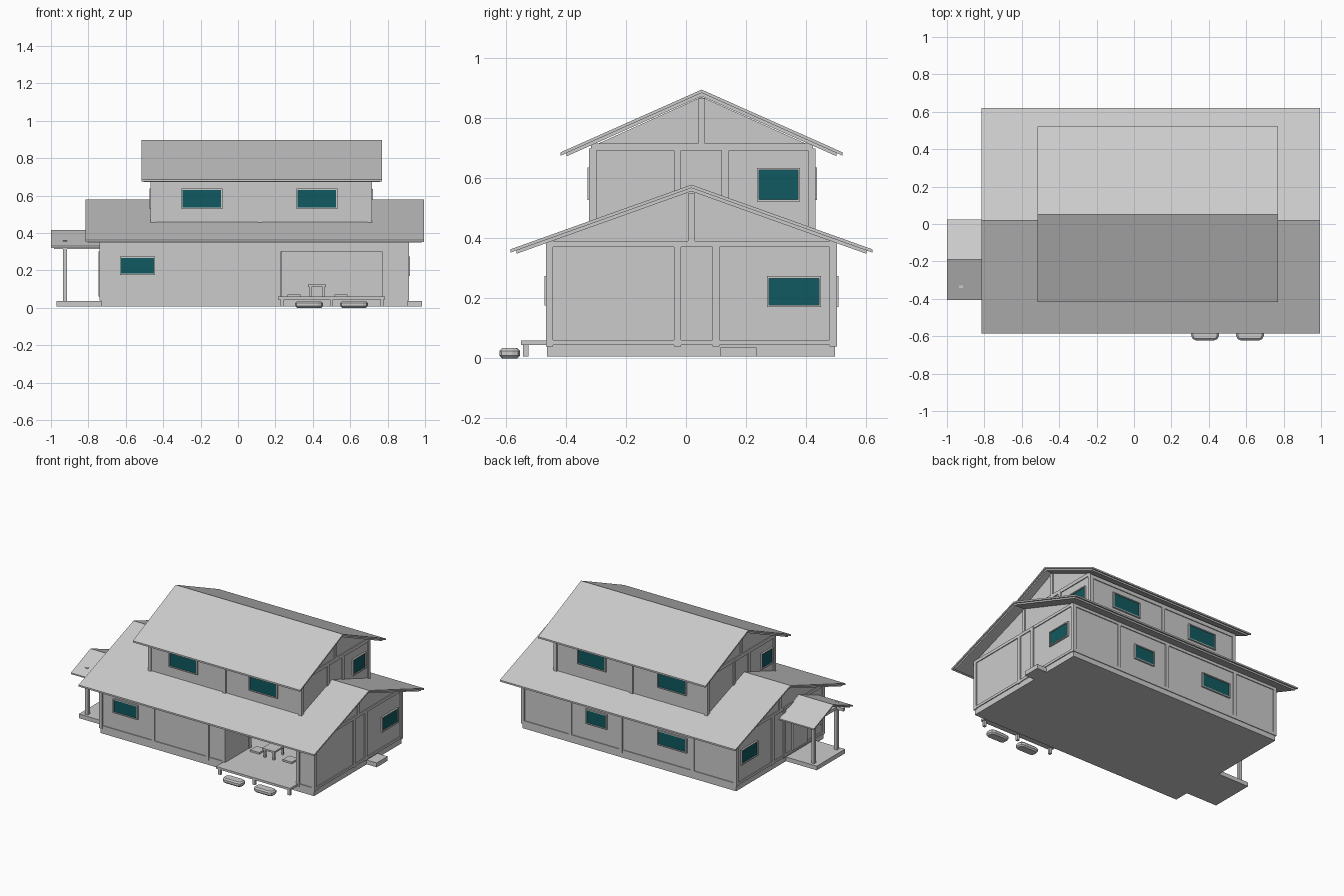
import bpy, bmesh, math

if "Cube" in bpy.data.objects:
    bpy.data.objects.remove(bpy.data.objects["Cube"])


def material(name, rgb):
    m = bpy.data.materials.new(name)
    m.diffuse_color = (*rgb, 1)
    m.use_nodes = True
    m.node_tree.nodes["Principled BSDF"].inputs["Base Color"].default_value = m.diffuse_color
    return m


GREY = material("warm_grey", (0.6, 0.6, 0.6))
TEAL = material("dark_teal_glass", (0.005, 0.10, 0.115))


def finish(bm, name, mat):
    bmesh.ops.recalc_face_normals(bm, faces=bm.faces)
    me = bpy.data.meshes.new(name)
    bm.to_mesh(me)
    bm.free()
    me.materials.append(mat)
    ob = bpy.data.objects.new(name, me)
    bpy.context.collection.objects.link(ob)
    return ob


def box(name, x0, x1, y0, y1, z0, z1, mat=GREY):
    bm = bmesh.new()
    bmesh.ops.create_cube(bm, size=1)
    for v in bm.verts:
        v.co = ((x0 + x1) / 2 + v.co.x * (x1 - x0),
                (y0 + y1) / 2 + v.co.y * (y1 - y0),
                (z0 + z1) / 2 + v.co.z * (z1 - z0))
    return finish(bm, name, mat)


def extrude_x(name, profile, x0, x1):
    """Extrude a (y, z) outline along x."""
    bm = bmesh.new()
    f = bm.faces.new([bm.verts.new((x0, y, z)) for y, z in profile])
    r = bmesh.ops.extrude_face_region(bm, geom=[f])
    for v in r["geom"]:
        if isinstance(v, bmesh.types.BMVert):
            v.co.x = x1
    return finish(bm, name, GREY)


def roof(name, x0, x1, yc, half, zr, slope, t=0.011):
    """Two stacked chevron slabs, the lower one slightly inset."""
    for part, inset, drop in (("tiles", 0, 0), ("boards", 0.02, t)):
        h, z = half - inset, zr - drop
        d = slope * h
        extrude_x(f"{name}_{part}",
                  [(yc - h, z - d), (yc, z), (yc + h, z - d),
                   (yc + h, z - d - t), (yc, z - t), (yc - h, z - d - t)],
                  x0 + inset / 2, x1 - inset / 2)


def on_wall(name, body, side, a0, a1, z0, z1, out, mat=GREY):
    """Plate on one side of a body (x0, x1, y0, y1), sticking out by 'out'."""
    x0, x1, y0, y1 = body
    if side == "front":
        box(name, a0, a1, y0 - out, y0 + 0.002, z0, z1, mat)
    elif side == "back":
        box(name, a0, a1, y1 - 0.002, y1 + out, z0, z1, mat)
    elif side == "left":
        box(name, x0 - out, x0 + 0.002, a0, a1, z0, z1, mat)
    else:
        box(name, x1 - 0.002, x1 + out, a0, a1, z0, z1, mat)


def window(name, body, side, a0, a1, z0, z1):
    on_wall(name + "_glass", body, side, a0, a1, z0, z1, 0.006, TEAL)
    f = 0.007
    for p, q, r, s in ((a0 - f, a1 + f, z1, z1 + f), (a0 - f, a1 + f, z0 - f, z0),
                       (a0 - f, a0, z0, z1), (a1, a1 + f, z0, z1)):
        on_wall(name + "_frame", body, side, p, q, r, s, 0.012)


def timber(name, body, side, posts, z0, z1, beams, w=0.024, out=0.007):
    for p in posts:
        on_wall(name + "_post", body, side, p - w / 2, p + w / 2, z0, z1, out)
    for a0, a1, b0, b1 in beams:
        on_wall(name + "_beam", body, side, a0, a1, b0, b1, out - 0.001)


# Ground floor shell, hollow, with an open room at the front
L = (-0.733, 0.908, -0.46, 0.496)
x0, x1, y0, y1 = L
T = 0.02
box("foundation", x0, x1, y0 - 0.003, y1 + 0.001, 0.006, 0.06)
box("back_wall", x0, x1, y1 - T, y1, 0.05, 0.385)
box("front_wall_left", x0, 0.23, y0, y0 + T, 0.05, 0.385)
box("front_wall_right", 0.77, x1, y0, y0 + T, 0.05, 0.385)
box("front_wall_lintel", 0.23, 0.77, y0, y0 + T, 0.30, 0.385)
gable = [(y0, 0.05), (y1, 0.05), (y1, 0.388), (0.018, 0.558), (y0, 0.388)]
extrude_x("left_wall", gable, x0, x0 + T)
extrude_x("right_wall", gable, x1 - T, x1)
box("room_partition", 0.21, 0.23, y0 + T, -0.20, 0.06, 0.40)
box("room_post", 0.205, 0.235, -0.215, -0.185, 0.06, 0.40)
roof("main_roof", -0.815, 0.995, 0.018, 0.603, 0.579, 0.357)

# Upper floor
U = (-0.46, 0.71, -0.317, 0.424)
ux0, ux1, uy0, uy1 = U
extrude_x("upper_walls", [(uy0, 0.42), (uy1, 0.42), (uy1, 0.705), (0.052, 0.872), (uy0, 0.705)],
          ux0, ux1)
roof("upper_roof", -0.515, 0.77, 0.052, 0.47, 0.896, 0.445)

# Timber framing
e = 0.012
low_beams = lambda a, b: [(a, b, 0.045, 0.062), (a, b, 0.372, 0.392)]
timber("front", L, "front", (x0 + 0.005, -0.327, 0.09, 0.217, 0.785, x1 - 0.005), 0.04, 0.385,
       [(x0, 0.23, 0.04, 0.062), (0.77, x1, 0.04, 0.062), (x0, x1, 0.365, 0.385)])
timber("back", L, "back", (x0 + 0.005, -0.40, 0.15, 0.54, x1 - 0.005), 0.04, 0.385,
       [(x0, x1, 0.04, 0.062), (x0, x1, 0.365, 0.385)])
for side in ("left", "right"):
    timber(side, L, side, (y0 + 0.005, -0.028, 0.10, y1 - 0.005), 0.04, 0.39, low_beams(y0, y1))
    on_wall(side + "_gable_post", L, side, 0.006, 0.03, 0.39, 0.55, 0.007)
    timber("upper_" + side, U, side, (uy0 + 0.006, -0.028, 0.131, uy1 - 0.006), 0.42, 0.70,
           [(uy0, uy1, 0.693, 0.717)])
    on_wall("upper_" + side + "_gable_post", U, side, 0.04, 0.064, 0.717, 0.866, 0.007)
for side in ("front", "back"):
    timber("upper_" + side, U, side, (ux0 + 0.006, 0.12, ux1 - 0.006), 0.40, 0.70,
           [(ux0, ux1, 0.675, 0.70)])

# Windows
window("front_window", L, "front", -0.625, -0.45, 0.183, 0.267)
window("right_window", L, "right", 0.277, 0.443, 0.178, 0.267)
window("left_window", L, "left", 0.277, 0.443, 0.178, 0.267)
window("back_window_a", L, "back", 0.264, 0.41, 0.178, 0.267)
window("back_window_b", L, "back", -0.352, -0.14, 0.178, 0.267)
for side in ("front", "back"):
    for a in (-0.296, 0.319):
        window(f"upper_{side}_window", U, side, a, a + 0.205, 0.535, 0.63)
window("upper_right_window", U, "right", 0.243, 0.373, 0.53, 0.628)
window("upper_left_window", U, "left", -0.276, -0.165, 0.535, 0.63)

# Entrance porch on the left
box("porch_floor", -0.97, x0, -0.36, -0.05, 0.006, 0.035)
for y in (-0.33, -0.08):
    box("porch_post", -0.936, -0.914, y - 0.011, y + 0.011, 0.035, 0.36)
    box("porch_beam", -0.985, x0, y - 0.01, y + 0.01, 0.315, 0.335)
box("porch_cross_beam", -0.934, -0.916, -0.33, -0.08, 0.315, 0.335)
roof("porch_roof", -1.0, -0.73, -0.19, 0.215, 0.416, 0.40, 0.009)
on_wall("entrance_door", L, "left", -0.27, -0.11, 0.06, 0.30, 0.012)

# Side step, front veranda and stepping stones
box("side_step", x1 - 0.01, 0.985, 0.115, 0.235, 0.006, 0.036)
box("veranda_deck", 0.215, 0.785, -0.55, y0 + 0.01, 0.045, 0.06)
for x in (0.237, 0.50, 0.77):
    box("veranda_leg", x - 0.009, x + 0.009, -0.543, -0.525, 0.006, 0.046)
for x in (0.38, 0.62):
    stone = box("stepping_stone", x - 0.074, x + 0.074, -0.622, -0.553, 0.0, 0.034)
    bm = bmesh.new()
    bm.from_mesh(stone.data)
    upright = [ed for ed in bm.edges if abs(ed.verts[0].co.z - ed.verts[1].co.z) > 0.01]
    bmesh.ops.bevel(bm, geom=upright, offset=0.025, segments=2, profile=0.5, affect='EDGES')
    rims = [ed for ed in bm.edges if abs(ed.verts[0].co.z - ed.verts[1].co.z) < 0.001]
    bmesh.ops.bevel(bm, geom=rims, offset=0.009, segments=1, affect='EDGES')
    bm.to_mesh(stone.data)
    bm.free()

# Low table and cushions in the open room
box("table_top", 0.375, 0.47, -0.27, -0.15, 0.112, 0.124)
for x in (0.388, 0.457):
    for y in (-0.258, -0.162):
        box("table_leg", x - 0.006, x + 0.006, y - 0.006, y + 0.006, 0.06, 0.113)
for x in (0.30, 0.55):
    box("cushion", x - 0.035, x + 0.035, -0.245, -0.175, 0.06, 0.072)
